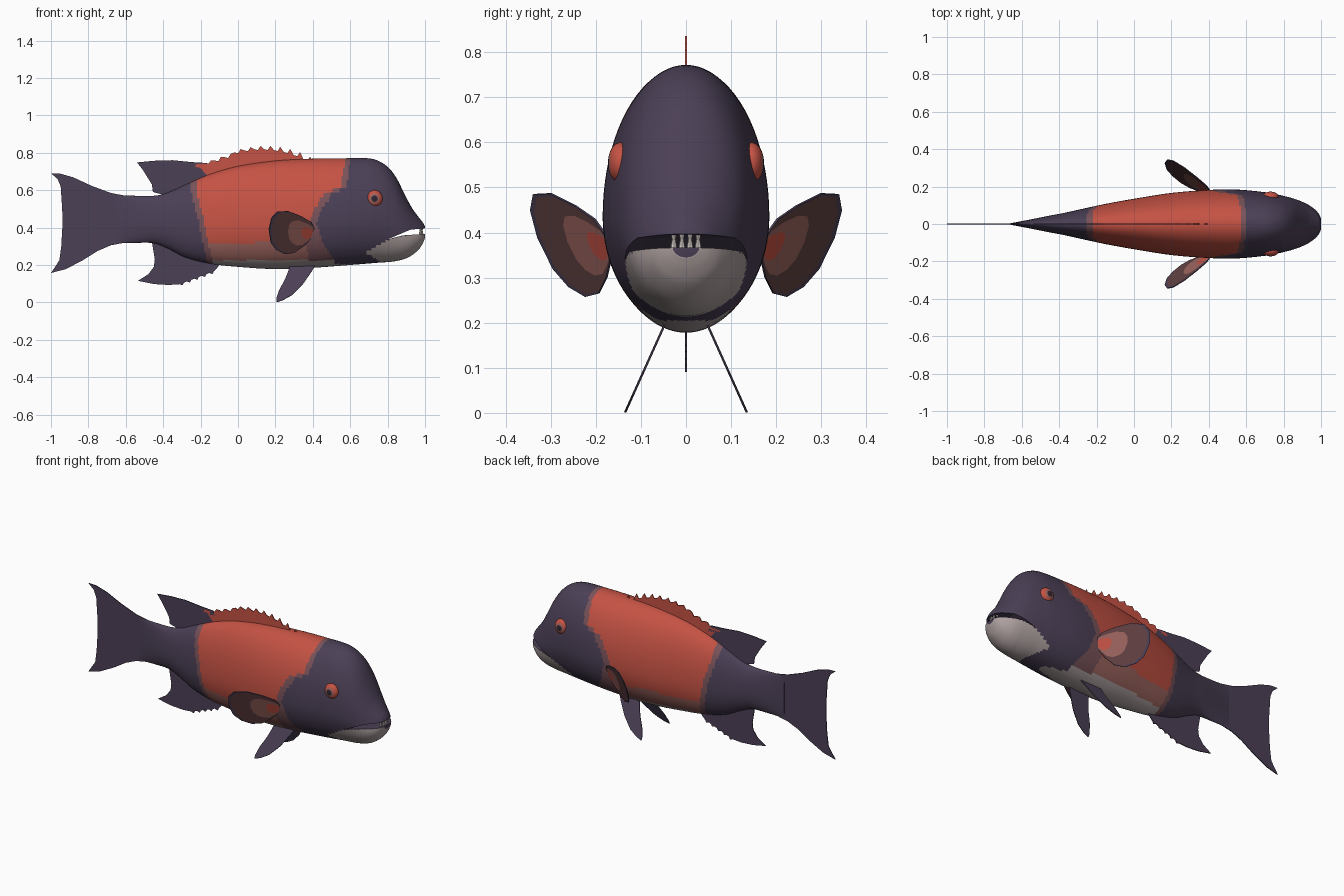
import bpy, bmesh, math
from mathutils import Vector

if "Cube" in bpy.data.objects:
    bpy.data.objects.remove(bpy.data.objects["Cube"])

def mat(name, r, g, b):
    m = bpy.data.materials.new(name)
    m.diffuse_color = (r, g, b, 1)
    m.use_nodes = True
    m.node_tree.nodes["Principled BSDF"].inputs["Base Color"].default_value = m.diffuse_color
    return m

PURPLE, RED, MAUVE, ROSE, PALE, MAROON, WHITE, PUPIL = range(8)
MATS = [mat("dark purple", .070, .050, .092), mat("coral red", .56, .085, .058),
        mat("mauve", .19, .085, .10), mat("dusky rose", .34, .13, .115),
        mat("pale grey", .42, .35, .35), mat("maroon", .125, .055, .057),
        mat("tooth white", .65, .60, .56), mat("pupil black", .03, .02, .035)]

def make(name, bm, rule=None, smooth=True):
    """Turn a bmesh into an object; rule(face centre) picks the colour."""
    bmesh.ops.recalc_face_normals(bm, faces=bm.faces)
    if rule:
        for f in bm.faces:
            f.material_index = rule(f.calc_center_median())
    me = bpy.data.meshes.new(name)
    bm.to_mesh(me)
    bm.free()
    for m in MATS:
        me.materials.append(m)
    ob = bpy.data.objects.new(name, me)
    bpy.context.collection.objects.link(ob)
    if smooth:
        bpy.ops.object.select_all(action='DESELECT')
        ob.select_set(True)
        bpy.context.view_layer.objects.active = ob
        bpy.ops.object.shade_smooth_by_angle(angle=math.radians(35))
    return ob

def lerp(pts, v):
    """Piecewise linear lookup in a sorted list of (key, value)."""
    if v <= pts[0][0]:
        return pts[0][1]
    for (a, p), (b, q) in zip(pts, pts[1:]):
        if v <= b:
            return p + (q - p) * (v - a) / (b - a)
    return pts[-1][1]

def curve(rows, x, k):
    """Smooth lookup of column k in rows keyed by column 0."""
    n = len(rows)
    i = max(j for j in range(n - 1) if rows[j][0] <= x + 1e-9)
    def slope(j):
        a, b = rows[max(j - 1, 0)], rows[min(j + 1, n - 1)]
        return (b[k] - a[k]) / (b[0] - a[0])
    a, b = rows[i], rows[i + 1]
    h = b[0] - a[0]
    t = (x - a[0]) / h
    return ((2*t**3 - 3*t*t + 1) * a[k] + (t**3 - 2*t*t + t) * h * slope(i)
            + (3*t*t - 2*t**3) * b[k] + (t**3 - t*t) * h * slope(i + 1))

# Body: x, top, bottom, half width
BODY = [(-.66, .575, .315, .004), (-.55, .57, .318, .025), (-.45, .57, .316, .045),
        (-.38, .585, .29, .058), (-.28, .63, .24, .08), (-.15, .685, .207, .108),
        (0, .728, .19, .135), (.2, .757, .178, .166), (.4, .768, .185, .182),
        (.55, .77, .196, .184), (.7, .77, .208, .17), (.76, .752, .213, .159),
        (.81, .715, .216, .148), (.85, .66, .222, .137), (.89, .58, .232, .123),
        (.93, .505, .252, .104), (.97, .45, .287, .076), (.99, .425, .32, .052),
        (1.0, .405, .345, .03)]
# Colour borders, given as (z, x)
HEAD = [(.18, .53), (.25, .50), (.33, .45), (.42, .42), (.5, .45), (.58, .50), (.62, .58), (.78, .60)]
GILL = [(.25, .38), (.3, .36), (.35, .37), (.45, .39), (.5, .41), (.58, .46), (.62, .55), (.78, .575)]
TAIL = [(.2, -.13), (.34, -.165), (.45, -.185), (.59, -.22), (.65, -.22), (.75, -.18)]
JAW = [(.68, .265), (.75, .305), (.8, .335), (.85, .352), (.9, .36), (1, .372)]

def body_colour(c):
    x, z = c.x, c.z
    if x > .68 and .265 - .55 * (x - .68) < z < lerp(JAW, x):
        return PALE
    tail = lerp(TAIL, z)
    if x < tail - .03:
        return PURPLE
    if z < .205 and tail < x < .65:
        return PALE
    if x > lerp(HEAD, z):
        return PURPLE
    if x < tail:
        return MAUVE
    if z < .225:
        return PALE
    if x > lerp(GILL, z):
        return MAUVE
    return ROSE if z < .32 else RED

bm = bmesh.new()
N, S = 170, 80
rings = []
for i in range(N + 1):
    x = 1 - 1.66 * (i / N) ** 1.3
    top, bot, w = (curve(BODY, x, k) for k in (1, 2, 3))
    mid = bot + .42 * (top - bot)
    ring = []
    for j in range(S):
        a = math.tau * j / S
        s = math.sin(a)
        ring.append(bm.verts.new((x, w * math.cos(a), mid + s * ((top - mid) if s > 0 else (mid - bot)))))
    rings.append(ring)
for p, q in zip(rings, rings[1:]):
    for j in range(S):
        bm.faces.new((p[j], p[(j + 1) % S], q[(j + 1) % S], q[j]))
bm.faces.new(rings[0])
bm.faces.new(rings[-1])
body = make("body", bm, body_colour)

# Mouth opening: wedge cut out of the snout
bm = bmesh.new()
wedge = [(.80, .337), (.88, .358), (1.05, .370), (1.05, .402), (.92, .388)]
f = bm.faces.new([bm.verts.new((x, -.3, z)) for x, z in wedge])
ext = bmesh.ops.extrude_face_region(bm, geom=[f])
bmesh.ops.translate(bm, vec=(0, .6, 0), verts=[v for v in ext["geom"] if isinstance(v, bmesh.types.BMVert)])
cutter = make("mouth_cutter", bm, smooth=False)
cutter.hide_render = True
mod = body.modifiers.new("mouth", 'BOOLEAN')
mod.operation, mod.solver, mod.object = 'DIFFERENCE', 'EXACT', cutter
bpy.context.view_layer.objects.active = body
bpy.ops.object.modifier_apply(modifier="mouth")
bpy.data.objects.remove(cutter)

def fin(name, pts, colour, y=lambda x, z: 0.0, hub=None, bands=None):
    """Thin fin from an (x, z) outline; with a hub it becomes a banded fan."""
    bm = bmesh.new()
    P = lambda x, z: bm.verts.new((x, y(x, z), z))
    if hub:
        loops = [[P(hub[0] + (x - hub[0]) * t, hub[1] + (z - hub[1]) * t) for x, z in pts] for t, _ in bands]
        c = P(*hub)
        n = len(pts)
        for k, (_, col) in enumerate(bands):
            for j in range(n):
                a, b = loops[k][j], loops[k][(j + 1) % n]
                f = bm.faces.new((c, a, b) if k == 0 else (loops[k-1][j], a, b, loops[k-1][(j + 1) % n]))
                f.material_index = col
    else:
        bm.faces.new([P(x, z) for x, z in pts]).material_index = colour
    ob = make(name, bm, smooth=False)
    s = ob.modifiers.new("thickness", 'SOLIDIFY')
    s.thickness, s.offset = .005, 0
    return ob

# Spiny dorsal fin: backward-leaning tips with scalloped valleys
spiny, n = [], 12
for i in range(n):
    x = .385 - i * .053
    z = .765 + .072 * math.sin(math.pi * min(1, (i + .3) / 9.5)) ** .7 if i < 8 else .836 - .017 * (i - 5.5)
    spiny += [(x, z), (x - .014, z - .022), (x - .034, z - .017)]
fin("spiny_dorsal_fin", [(.41, .74)] + spiny + [(-.22, .74), (-.15, .66), (.1, .72)], RED)

# Soft dorsal, anal and tail fins
fin("soft_dorsal_fin", [(-.13, .67), (-.165, .745), (-.25, .75), (-.35, .76), (-.45, .757), (-.54, .748),
    (-.51, .71), (-.485, .67), (-.46, .63), (-.455, .59), (-.38, .57), (-.28, .6)], PURPLE)
anal = [(-.09, .22), (-.11, .185)]
for i in range(5):
    x, z = -.13 - i * .04, .165 - i * .015
    anal += [(x, z), (x - .006, z - .014), (x - .024, z - .008)]
fin("anal_fin", anal + [(-.37, .093), (-.45, .098), (-.535, .115), (-.48, .15), (-.45, .19),
    (-.445, .23), (-.46, .32), (-.38, .32), (-.25, .26)], PURPLE)
fin("tail_fin", [(-.5, .568), (-.6, .57), (-.68, .585), (-.78, .622), (-.88, .668), (-.95, .688), (-1, .69),
    (-.965, .66), (-.948, .62), (-.94, .5), (-.938, .42), (-.945, .3), (-.955, .225), (-1, .157),
    (-.92, .178), (-.83, .225), (-.75, .275), (-.68, .305), (-.6, .32), (-.5, .32)], PURPLE)

# Paired parts on both sides
PECTORAL = [(.415, .38), (.39, .43), (.34, .46), (.27, .487), (.21, .485), (.178, .45), (.165, .39),
            (.175, .32), (.205, .28), (.25, .258), (.3, .265), (.35, .30), (.40, .35)]
PELVIC = [(.42, .21), (.39, .16), (.345, .095), (.29, .04), (.24, .012), (.205, .001), (.205, .02),
          (.22, .065), (.25, .12), (.27, .17), (.28, .21)]
for side, word in ((-1, "near"), (1, "far")):
    fin(word + "_pectoral_fin", PECTORAL, MAROON,
        lambda x, z: side * (.17 + .63 * (.41 - x) + .40 * (z - .38)), (.405, .37),
        [(.28, RED), (.58, ROSE), (.95, MAROON), (1, PURPLE)])
    fin(word + "_pelvic_fin", PELVIC, PURPLE, lambda x, z: side * (.05 + .45 * (.19 - z)))

    # Bulging eye with ring and pupil
    bm = bmesh.new()
    bmesh.ops.create_uvsphere(bm, u_segments=32, v_segments=24, radius=1)
    for v in bm.verts:
        x, y, z = v.co
        v.co = Vector((.73 + .043 * x, side * (.145 + .028 * z), .555 + .045 * y))
    def eye_colour(c):
        r = math.hypot(c.x - .73, c.z - .555)
        return PUPIL if r < .015 else ROSE if r < .028 else RED
    make(word + "_eye", bm, eye_colour)

    # Front teeth
    for k, y in enumerate((.009, .027)):
        for z, flip in ((.378, 1), (.391, -1)):
            bm = bmesh.new()
            bmesh.ops.create_cone(bm, cap_ends=True, segments=8, radius1=.008, radius2=.003, depth=.024)
            for v in bm.verts:
                v.co = Vector((v.co.x + .983 - k * .008, v.co.y + side * y, v.co.z * flip + z))
            make(f"{word}_tooth", bm, lambda c: WHITE)
